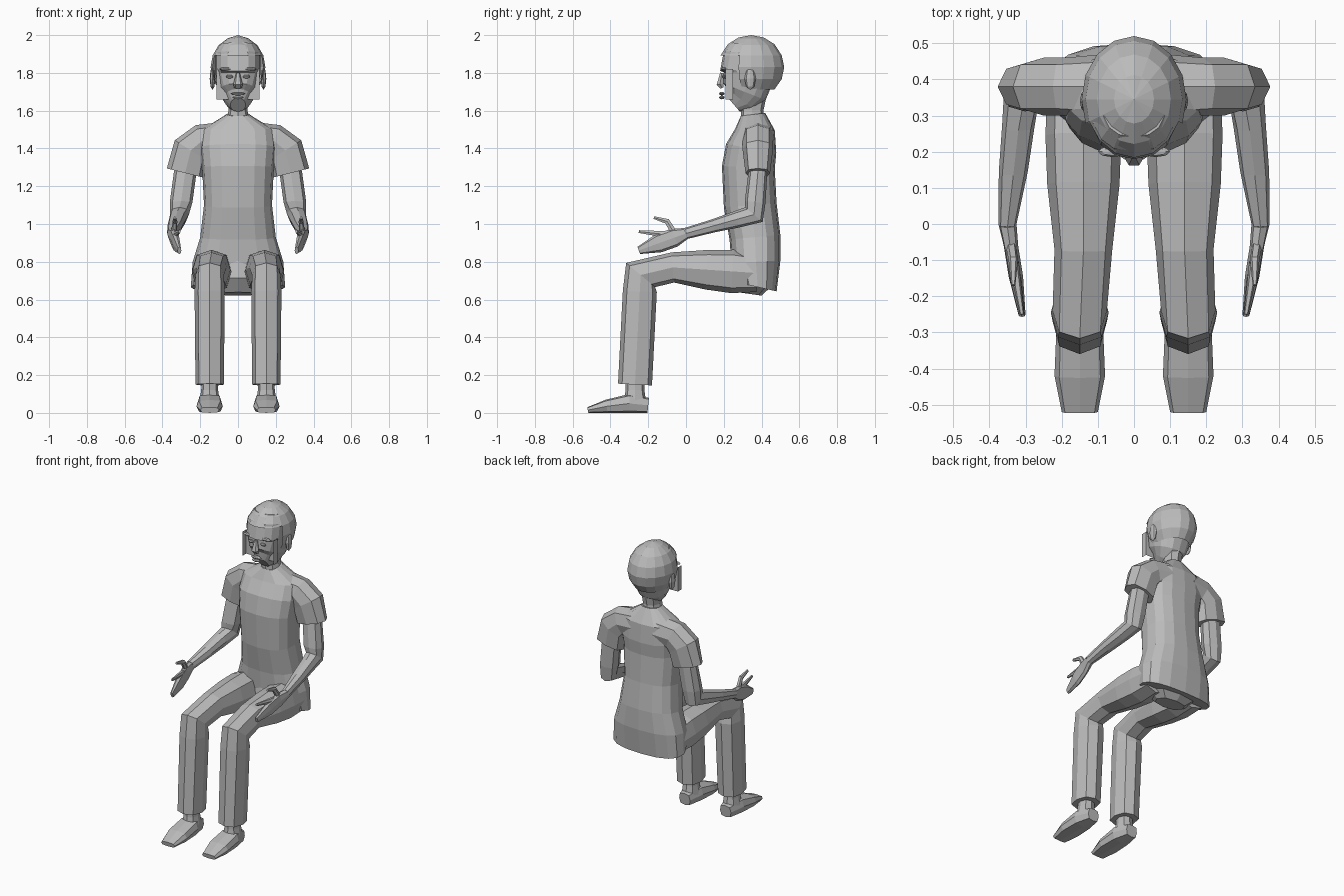
import bpy, bmesh
from math import sin, cos, tau, copysign
from mathutils import Vector

cube = bpy.data.objects.get("Cube")
if cube:
    bpy.data.objects.remove(cube, do_unlink=True)

grey = bpy.data.materials.new("plain grey")
grey.use_nodes = True
tone = (.5, .5, .5, 1)
grey.diffuse_color = tone
grey.node_tree.nodes["Principled BSDF"].inputs["Base Color"].default_value = tone

ACROSS, DEEP, UP = Vector((1, 0, 0)), Vector((0, 1, 0)), Vector((0, 0, 1))


def finish(name, bm):
    """Turn a bmesh into a flat shaded object in the one material."""
    bmesh.ops.recalc_face_normals(bm, faces=bm.faces)
    mesh = bpy.data.meshes.new(name)
    bm.to_mesh(mesh)
    bm.free()
    mesh.materials.append(grey)
    obj = bpy.data.objects.new(name, mesh)
    bpy.context.collection.objects.link(obj)
    return obj


def squarish(value, power):
    return copysign(abs(value) ** power, value)


def loft(name, rings, sides=8, hinge=ACROSS, power=.8, side=1):
    """Skin rings of (centre, half width, half depth) along a bending path.
    Each ring is mitred to the path around the hinge axis."""
    centres = [centre for centre, width, depth in rings]
    steps = [(b - a).normalized() for a, b in zip(centres, centres[1:])]
    bends = [a + b for a, b in zip(steps[:1] + steps, steps + steps[-1:])]
    bm = bmesh.new()
    loops = []
    for (centre, width, depth), bend in zip(rings, bends):
        swing = hinge.cross(bend).normalized()
        if hinge is ACROSS:
            u, v = hinge * width, swing * depth
        else:
            u, v = swing * width, hinge * depth
        loop = []
        for k in range(sides):
            angle = tau * k / sides
            point = centre + u * squarish(cos(angle), power) + v * squarish(sin(angle), power)
            point.x *= side
            loop.append(bm.verts.new(point))
        loops.append(loop)
    for low, high in zip(loops, loops[1:]):
        for k in range(sides):
            following = (k + 1) % sides
            bm.faces.new((low[k], low[following], high[following], high[k]))
    bm.faces.new(loops[0])
    bm.faces.new(loops[-1])
    return finish(name, bm)


def upright(name, rows, **options):
    """Loft level rings given as (height, front, back, half width)."""
    rings = [(Vector((0, (front + back) / 2, height)), width, (back - front) / 2)
             for height, front, back, width in rows]
    return loft(name, rings, **options)


def blob(name, centre, radii, segments=8, rows=4, drop=None):
    """Faceted ellipsoid, optionally with some faces left open."""
    bm = bmesh.new()
    bmesh.ops.create_uvsphere(bm, u_segments=segments, v_segments=rows, radius=1)
    bmesh.ops.scale(bm, vec=radii, verts=bm.verts)
    bmesh.ops.translate(bm, vec=centre, verts=bm.verts)
    if drop:
        unwanted = [f for f in bm.faces if drop(f.calc_center_median())]
        bmesh.ops.delete(bm, geom=unwanted, context="FACES")
    return finish(name, bm)


# Shirt body, from hem to collar
shirt = upright("shirt_body", [
    (.66, .28, .48, .25), (.8, .24, .5, .24), (.93, .23, .5, .2), (1.1, .2, .48, .18),
    (1.3, .19, .47, .19), (1.4, .21, .48, .2), (1.5, .26, .47, .19), (1.58, .29, .42, .06)],
    sides=16)
# The hem dips towards the back
for vertex in shirt.data.vertices:
    if vertex.co.z < .7:
        vertex.co.z += (.4 - vertex.co.y) * .3

# Seat of the trousers
upright("trouser_seat", [(.63, .27, .4, .1), (.7, .22, .47, .2), (.85, .25, .47, .2)])

# Neck and head
upright("neck", [(1.5, .29, .42, .07), (1.6, .29, .41, .05), (1.7, .28, .43, .06)])
upright("head", [
    (1.63, .21, .3, .04), (1.66, .2, .38, .07), (1.7, .19, .43, .1), (1.8, .2, .48, .12),
    (1.82, .18, .49, .12), (1.9, .2, .49, .12), (1.95, .24, .46, .09)], sides=16)

# Hair shell, open over the face, with a raised centre parting
hair = blob("hair", (0, .345, 1.83), (.145, .175, .165), segments=16, rows=8,
            drop=lambda p: p.z < 1.7 or p.z < 1.9 and p.y < .3)
for vertex in hair.data.vertices:
    if abs(vertex.co.x) < .01 and vertex.co.z > 1.9:
        vertex.co.z += .005

# Nose and lips
loft("nose", [(Vector((0, .19, 1.8)), .01, .01), (Vector((0, .18, 1.74)), .025, .02),
              (Vector((0, .19, 1.72)), .02, .01)], sides=6)
blob("upper_lip", (0, .19, 1.69), (.04, .015, .01))
blob("lower_lip", (0, .19, 1.67), (.03, .015, .01))

# Open-fronted box around the lower face
bm = bmesh.new()
bmesh.ops.create_cube(bm, size=1)
bmesh.ops.scale(bm, vec=(.23, .04, .16), verts=bm.verts)
bmesh.ops.translate(bm, vec=(0, .23, 1.74), verts=bm.verts)
bm.normal_update()
spare = [f for f in bm.faces if f.normal.y < -.5 or abs(f.normal.z) > .5]
bmesh.ops.delete(bm, geom=spare, context="FACES")
finish("face_card", bm)

# Joints of the left arm and leg
collar = Vector((.08, .38, 1.45))
shoulder_top = Vector((.19, .38, 1.44))
shoulder = Vector((.25, .38, 1.39))
cuff = Vector((.28, .38, 1.27))
elbow = Vector((.31, .36, 1.05))
wrist = Vector((.35, 0, .95))
fingertips = Vector((.31, -.25, .86))
hip = Vector((.14, .38, .74))
thigh = Vector((.14, -.07, .77))
knee = Vector((.15, -.24, .73))
ankle = Vector((.15, -.27, .15))

for label, side in (("left", 1), ("right", -1)):
    def limb(part, rings, **options):
        loft(f"{label}_{part}", rings, side=side, **options)

    # Brow, eye and ear
    blob(f"{label}_brow", (side * .06, .2, 1.82), (.04, .015, .01))
    blob(f"{label}_eye", (side * .045, .2, 1.78), (.02, .01, .01))
    blob(f"{label}_ear", (side * .135, .34, 1.77), (.015, .03, .06))

    # Short sleeve, bending over the shoulder
    limb("sleeve", [(collar, .09, .09), (shoulder_top, .09, .08),
                    (shoulder, .1, .08), (cuff, .1, .065)], hinge=DEEP)

    # Arm bent at the elbow
    limb("arm", [(shoulder, .06, .05), (cuff, .06, .05), (cuff.lerp(elbow, .7), .06, .055),
                 (elbow, .05, .06), (elbow.lerp(wrist, .25), .045, .045),
                 (elbow.lerp(wrist, .6), .04, .035), (wrist, .025, .03)])

    # Hand with grouped fingers, pointing finger and thumb
    knuckles = wrist.lerp(fingertips, .4)
    limb("palm", [(wrist, .025, .03), (wrist.lerp(knuckles, .6), .02, .05),
                  (knuckles.lerp(fingertips, .3), .02, .05), (fingertips, .01, .02)])
    limb("finger", [(knuckles + UP * .03, .015, .02),
                    (fingertips + UP * .1, .006, .008)], sides=6)
    thumb_base = wrist.lerp(knuckles, .5)
    thumb_bend = knuckles + UP * .1
    limb("thumb", [(thumb_base, .015, .02), (thumb_bend, .013, .016),
                   (thumb_bend - DEEP * .07 + UP * .02, .006, .008)], sides=6)

    # Trouser leg bent at the knee
    limb("trouser_leg", [(hip, .1, .1), (hip.lerp(thigh, .3), .105, .115),
                         (hip.lerp(thigh, .6), .1, .105), (thigh, .08, .08),
                         (knee, .075, .1), (knee.lerp(ankle, .15), .08, .09),
                         (ankle, .075, .09)])

    # Ankle and bare foot
    limb("ankle", [(ankle + UP * .05, .04, .05), (ankle - UP * .03, .045, .05),
                   (ankle - UP * .1, .055, .06)])
    sole = [(-.2, .04, .04), (-.3, .065, .05), (-.42, .07, .035), (-.52, .05, .015)]
    limb("foot", [(Vector((ankle.x, y, height)), width, height)
                  for y, width, height in sole], power=.6)
